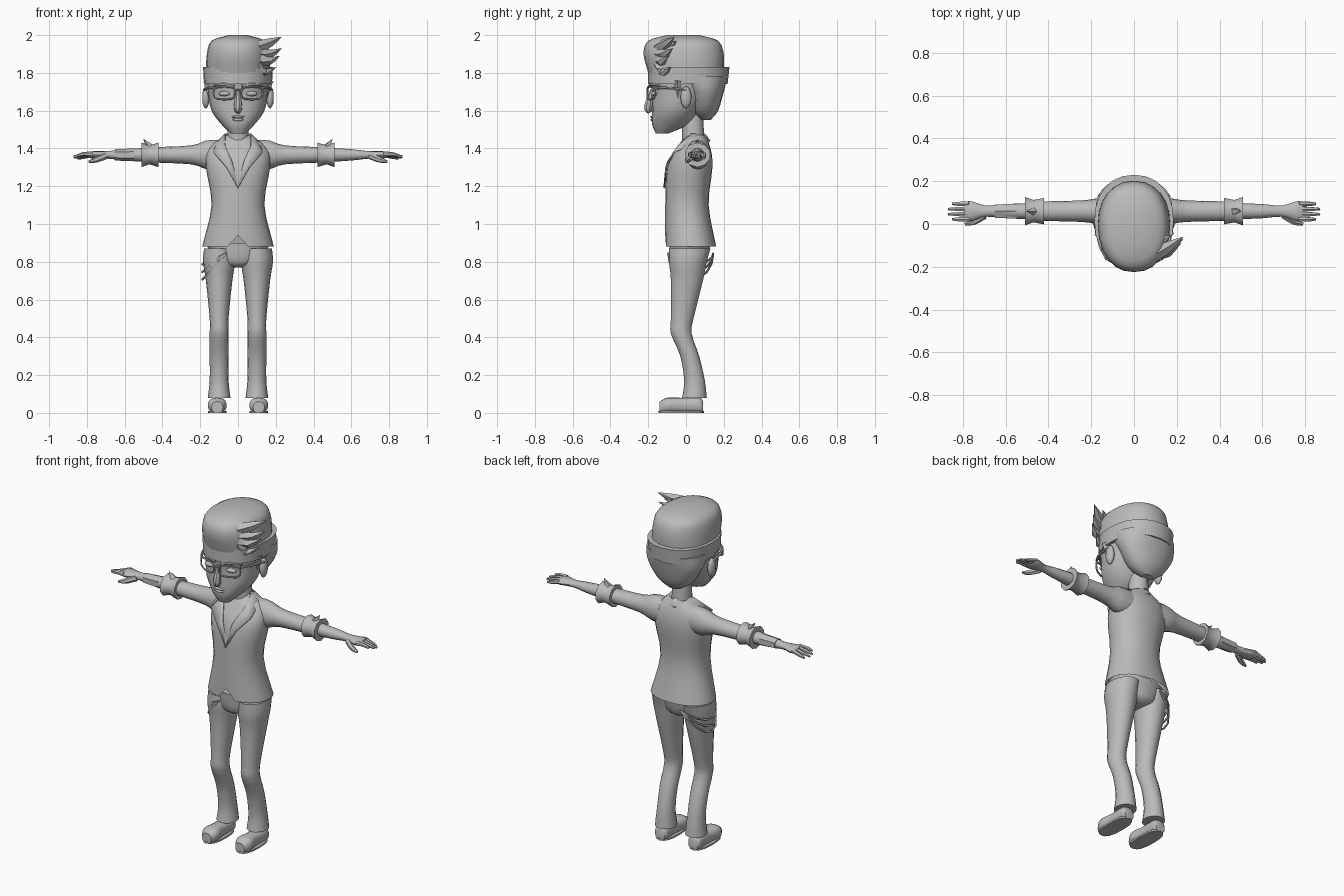
import bpy, bmesh, math
from mathutils import Vector

cube = bpy.data.objects.get("Cube")
if cube:
    bpy.data.objects.remove(cube)

COLOUR = (.5, .5, .5, 1)
grey = bpy.data.materials.new("plain_grey")
grey.use_nodes = True
grey.diffuse_color = COLOUR
grey.node_tree.nodes["Principled BSDF"].inputs["Base Color"].default_value = COLOUR

RIGHTWARD, BACKWARD, UPWARD = Vector((1, 0, 0)), Vector((0, 1, 0)), Vector((0, 0, 1))
ACROSS_HEIGHT = (RIGHTWARD, BACKWARD)
ACROSS_ARM = (BACKWARD, UPWARD)
ACROSS_FOOT = (RIGHTWARD, UPWARD)
TWIST_GUIDE = Vector((.5, 1, -.5))
SIDES = {"left": 1, "right": -1}
parts = []


def finish(name, bm):
    bmesh.ops.recalc_face_normals(bm, faces=bm.faces)
    mesh = bpy.data.meshes.new(name)
    bm.to_mesh(mesh)
    bm.free()
    mesh.materials.append(grey)
    part = bpy.data.objects.new(name, mesh)
    bpy.context.collection.objects.link(part)
    parts.append(part)
    return part


def flow(rows, steps):
    """Pass a smooth spline through the rows, whatever their length."""
    rows = [Vector(row) for row in rows]
    first = rows[0] * 2 - rows[1]
    last = rows[-1] * 2 - rows[-2]
    path = [first, *rows, last]
    result = []
    for a, b, c, d in zip(path, path[1:], path[2:], path[3:]):
        for step in range(steps):
            t = step / steps
            bend = a * 2 - b * 5 + c * 4 - d
            swing = b * 3 - a - c * 3 + d
            result.append(b + ((c - a) * t + bend * t ** 2 + swing * t ** 3) / 2)
    return result + [rows[-1]]


def signed_power(value, power):
    return math.copysign(abs(value) ** (2 / power), value)


def loft(name, rows, axes=None, sides=16, power=2, steps=3, capped=True):
    """Skin rows of x, y, z and one or two half sizes; no axes means a tube."""
    rows = flow(rows, steps)
    bm = bmesh.new()
    rings = []
    for index, row in enumerate(rows):
        centre = row.xyz
        if axes:
            u, v = axes
        else:
            after = rows[min(index + 1, len(rows) - 1)].xyz
            before = rows[max(index - 1, 0)].xyz
            along = (after - before).normalized()
            u = along.cross(TWIST_GUIDE).normalized()
            v = along.cross(u)
        ring = []
        for side in range(sides):
            angle = math.tau * side / sides
            across = signed_power(math.sin(angle), power) * row[3]
            ahead = signed_power(-math.cos(angle), power) * row[-1]
            ring.append(bm.verts.new(centre + u * across + v * ahead))
        rings.append(ring)
    for ring, following in zip(rings, rings[1:]):
        for i in range(sides):
            bm.faces.new((ring[i - 1], ring[i], following[i], following[i - 1]))
    if capped:
        bm.faces.new(rings[0])
        bm.faces.new(rings[-1])
    return finish(name, bm)


def pair(name, rows, **options):
    for side, sign in SIDES.items():
        loft(f"{side}_{name}", [(sign * x, *rest) for x, *rest in rows], **options)


def stack(rows, x=0):
    """Turn height, half width, front and back into loft rows."""
    return [(x, (front + back) / 2, z, width, (back - front) / 2)
            for z, width, front, back in rows]


def arm(rows):
    """Turn reach, half depth and half height into loft rows."""
    return [(x, .06, 1.366, depth, height) for x, depth, height in rows]


def ball(name, place, size):
    bm = bmesh.new()
    bmesh.ops.create_icosphere(bm, subdivisions=2, radius=1)
    bmesh.ops.scale(bm, vec=size, verts=bm.verts)
    bmesh.ops.translate(bm, vec=place, verts=bm.verts)
    finish(name, bm)


# Shirt, with a notch in the front of the hem
shirt = loft("shirt", stack([
    (.88, .19, -.11, .16), (1.1, .14, -.11, .12), (1.3, .17, -.1, .14),
    (1.4, .16, -.05, .13), (1.47, .06, 0, .1)]),
    axes=ACROSS_HEIGHT, sides=24, power=2.2, capped=False)
shirt.data.vertices[0].co.z += .06

# Neck
loft("neck", stack([(1.4, .06, -.02, .1), (1.58, .05, -.02, .09)]), axes=ACROSS_HEIGHT)

# Collar and lapels, mirrored over the middle
inner_edge = [(0, .1, 1.48), (.07, .03, 1.48), (.07, -.04, 1.42), (.03, -.1, 1.33), (0, -.11, 1.21)]
outer_edge = [(0, .13, 1.44), (.12, .04, 1.43), (.13, -.07, 1.38), (.06, -.11, 1.3), (0, -.12, 1.19)]
bm = bmesh.new()
inner, outer = ([bm.verts.new(point) for point in edge] for edge in (inner_edge, outer_edge))
for i in range(1, len(inner)):
    bm.faces.new((inner[i - 1], outer[i - 1], outer[i], inner[i]))
collar = finish("collar", bm)
collar.modifiers.new("mirror", 'MIRROR').use_clip = True
collar.modifiers.new("thickness", 'SOLIDIFY').thickness = .007

# Trousers, bent at the knee and flared at the ankle
loft("trouser_seat", stack([(.77, .02, -.05, .08), (.8, .12, -.08, .11), (.9, .17, -.09, .13)]),
     axes=ACROSS_HEIGHT)
pair("trouser_leg", stack([
    (.87, .08, -.09, .13), (.8, .085, -.09, .11), (.7, .07, -.08, .09), (.5, .05, -.08, .04),
    (.42, .05, -.08, .03), (.3, .05, -.03, .07), (.17, .05, -.01, .1), (.08, .06, -.02, .11)],
    x=.1), axes=ACROSS_HEIGHT)

# Shoes and soles
pair("shoe", [(.11, y, height, width, height) for y, width, height in (
    (.09, .03, .03), (.07, .04, .04), (-.03, .04, .04), (-.1, .05, .04), (-.14, .03, .03))],
    axes=ACROSS_FOOT, power=2.5)
pair("sole", [(.11, -.025, z, .05, .12) for z in (0, .01)], axes=ACROSS_HEIGHT, power=2.5, steps=1)

# Sleeves, rolled cuffs, forearms and palms
pair("sleeve", arm([(.1, .06, .08), (.17, .06, .075), (.25, .05, .05), (.46, .045, .04)]),
     axes=ACROSS_ARM)
pair("cuff", arm([(.42, .04, .04), (.42, .065, .065), (.47, .055, .05),
                  (.51, .07, .065), (.51, .04, .04)]), axes=ACROSS_ARM, sides=10, steps=1)
pair("cuff_tab", [(.47, .06, 1.41, .02), (.5, .06, 1.45, .001)], sides=4, steps=1)
pair("forearm", arm([(.44, .04, .04), (.6, .033, .03), (.69, .026, .02),
                     (.76, .046, .02), (.79, .044, .014)]), axes=ACROSS_ARM, sides=12)

# Fingers, the outer two a little shorter, and thumbs
for finger, reach in enumerate((.85, .87, .87, .85)):
    y = .022 + finger * .024
    droop = finger * .005
    pair(f"finger_{finger}", [(.77, y, 1.37, .013), (.82, y, 1.37 - droop, .011),
                              (reach, y, 1.362 - droop, .006)], sides=6, steps=2)
pair("thumb", [(.7, .04, 1.36, .018), (.75, .01, 1.34, .015), (.79, 0, 1.33, .007)], sides=6)

# Wrist guard
loft("right_wrist_guard", arm([(-.55, .04, .034), (-.65, .036, .03)]),
     axes=ACROSS_ARM, sides=6, steps=1)

# Face
loft("face", stack([
    (1.48, .04, -.16, -.09), (1.53, .09, -.18, .02), (1.6, .14, -.18, .07),
    (1.7, .16, -.18, .13), (1.8, .17, -.2, .18)]), axes=ACROSS_HEIGHT, sides=20, power=2.2)
loft("nose", [(0, -.18, 1.71, .01), (0, -.2, 1.62, .023), (0, -.19, 1.59, .012)], sides=8)
ball("upper_lip", (0, -.178, 1.567), (.036, .012, .007))
ball("lower_lip", (0, -.176, 1.552), (.03, .013, .008))
for side, sign in SIDES.items():
    ball(side + "_ear", (sign * .17, 0, 1.67), (.02, .03, .06))
    ball(side + "_eye", (sign * .07, -.165, 1.69), (.034, .018, .014))
pair("brow", [(.02, -.19, 1.73, .009), (.08, -.18, 1.74, .009), (.13, -.14, 1.73, .004)], sides=6)

# Spectacles, wrapped round the face
rim = []
for i in range(13):
    angle = math.tau * i / 12
    x = .073 + .058 * signed_power(math.cos(angle), 3)
    z = 1.693 + .034 * signed_power(math.sin(angle), 3)
    rim.append((x, 2.5 * x * x - .205, z, .005))
pair("spectacle_rim", rim, sides=6, steps=1)
pair("spectacle_temple", [(.13, -.16, 1.72, .007), (.16, -.1, 1.72, .007), (.18, 0, 1.71, .007)],
     sides=6)
loft("spectacle_bridge", [(x, -.204, 1.71, .005) for x in (-.02, .02)], sides=6, steps=1)

# Hair and headband
loft("back_hair", stack([
    (1.55, .04, .08, .13), (1.6, .11, .03, .17), (1.7, .17, 0, .2), (1.78, .18, -.08, .22)]),
    axes=ACROSS_HEIGHT, sides=20, power=2.2)
pair("sideburn", [(.16, -.04, 1.76, .028), (.15, -.04, 1.66, .002)], sides=5, steps=1)
loft("headband", stack([
    (1.74, .17, -.18, .2), (1.74, .18, -.2, .22), (1.83, .185, -.2, .23), (1.83, .16, -.19, .2)]),
    axes=ACROSS_HEIGHT, sides=24, power=2.2, steps=1)
loft("top_hair", stack([
    (1.8, .17, -.2, .2), (1.9, .165, -.225, .2), (1.97, .14, -.2, .17), (2, .05, -.1, .07)]),
    axes=ACROSS_HEIGHT, sides=24, power=2.2)

# Pointed locks flicking out at the left temple
tips = [(.23, -.06, 1.99), (.23, -.07, 1.93), (.22, -.09, 1.89), (.2, -.08, 1.83), (.18, -.05, 1.97)]
for number, (x, y, z) in enumerate(tips):
    loft(f"hair_lock_{number}", [
        (.1, -.14, (z + 1.88) / 2, .035), (x - .06, y - .04, z - .03, .024), (x, y, z, .001)],
        sides=5, steps=2)

# Chains sagging round the right hip from front to back
for number, sag in enumerate((.06, .1, .14)):
    chain = []
    for i in range(9):
        angle = math.pi * i / 8
        swell = math.sin(angle)
        chain.append((-.06 - .13 * swell, .025 - .12 * math.cos(angle), .845 - sag * swell, .006))
    loft(f"hip_chain_{number}", chain, sides=4, steps=1)

# Smooth shading that keeps sharp edges
bpy.ops.object.select_all(action='DESELECT')
for part in parts:
    part.select_set(True)
bpy.context.view_layer.objects.active = parts[0]
bpy.ops.object.shade_smooth_by_angle(angle=math.radians(40))
